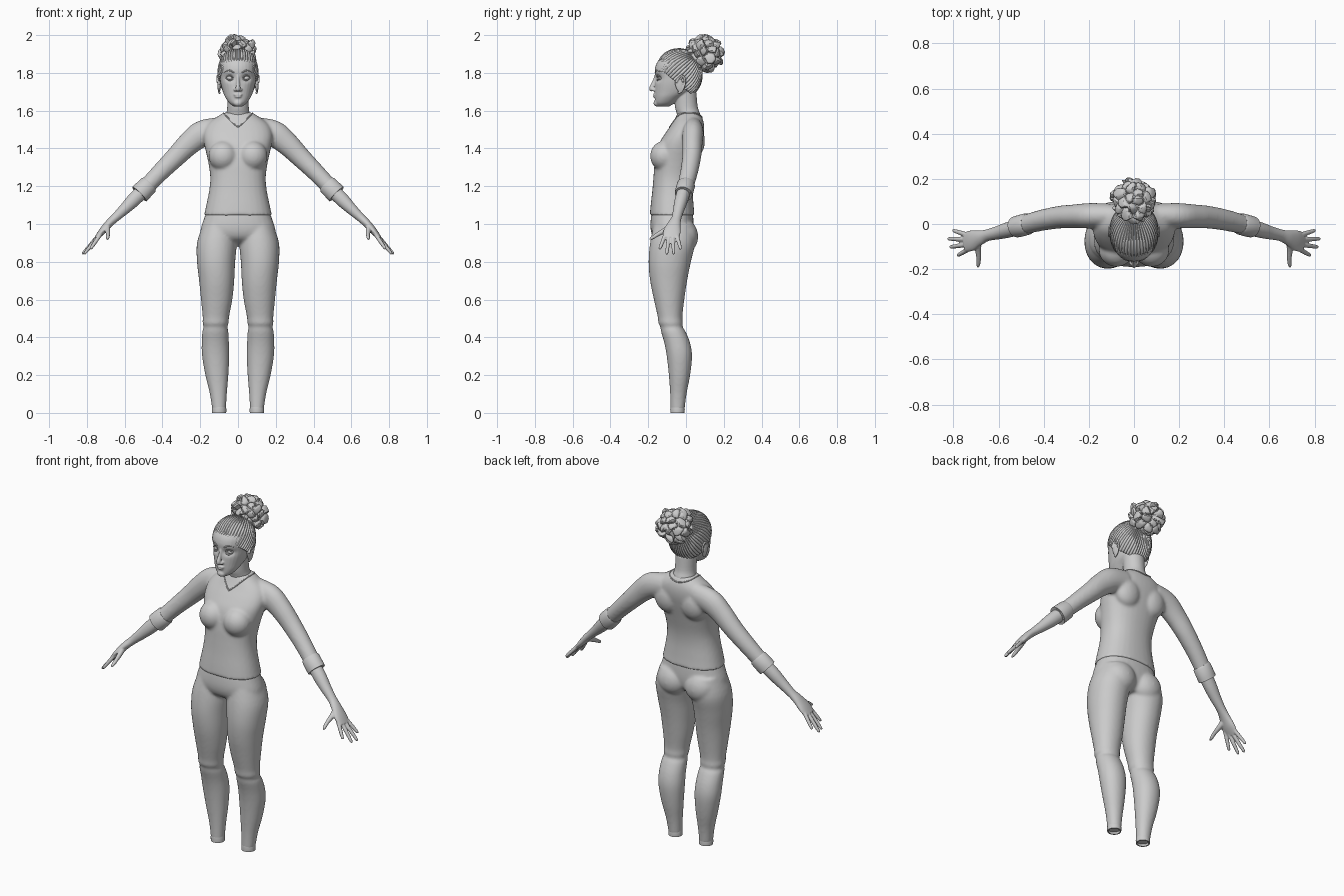
import bpy, bmesh, math, random
from mathutils import Vector, Matrix

cube = bpy.data.objects.get("Cube")
if cube:
    bpy.data.objects.remove(cube)

mat = bpy.data.materials.new("clay grey")
mat.use_nodes = True
GREY = (0.6, 0.6, 0.6, 1)
mat.diffuse_color = GREY
mat.node_tree.nodes["Principled BSDF"].inputs["Base Color"].default_value = GREY
SIDES = (1, -1)


def spline(pts, steps):
    """Catmull-Rom through rows of any width."""
    out = []
    for i in range(len(pts) - 1):
        a, b, c, d = (Vector(pts[min(max(i + k, 0), len(pts) - 1)]) for k in (-1, 0, 1, 2))
        for s in range(steps):
            t = s / steps
            out.append(0.5 * (2 * b + (c - a) * t + (2 * a - 5 * b + 4 * c - d) * t * t
                              + (3 * b - a - 3 * c + d) * t ** 3))
    return out + [Vector(pts[-1])]


def tube(bm, rings, side=1, flat=False, steps=4, n=32, power=2.0):
    """Closed loft; a ring is x, y, z, radius across, radius front to back."""
    rows = spline([Vector(r) for r in rings], steps)
    loops = []
    for i, r in enumerate(rows):
        c = Vector(r[:3])
        t = Vector(rows[min(i + 1, len(rows) - 1)][:3]) - Vector(rows[max(i - 1, 0)][:3])
        if flat:
            across, deep = Vector((1, 0, 0)), Vector((0, 1, 0))
        else:
            ref = Vector((0, 0, 1)) if abs(t.normalized().y) > 0.75 else Vector((0, 1, 0))
            across = ref.cross(t).normalized()
            deep = t.cross(across).normalized()
        loop = []
        for k in range(n):
            u, v = math.cos(k * math.tau / n), math.sin(k * math.tau / n)
            f = (abs(u) ** power + abs(v) ** power) ** (-1 / power)
            p = c + across * (u * f * r[3]) + deep * (v * f * r[4])
            loop.append(bm.verts.new((p.x * side, p.y, p.z)))
        loops.append(loop)
    for a, b in zip(loops, loops[1:]):
        for k in range(n):
            bm.faces.new((a[k - 1], a[k], b[k], b[k - 1]))
    bm.faces.new(loops[0])
    bm.faces.new(loops[-1])


def body(rows):
    """Level rings given as centre x, z, half width, front y, back y."""
    return [(x, (f + b) / 2, z, w, (b - f) / 2) for x, z, w, f, b in rows]


def ball(bm, c, r, side=1, tilt=0):
    m = Matrix.Translation((c[0] * side, c[1], c[2])) @ Matrix.Rotation(tilt, 4, 'X')
    bmesh.ops.create_uvsphere(bm, u_segments=24, v_segments=16, radius=1,
                              matrix=m @ Matrix.Diagonal((*r, 1)))


def bake(ob):
    dg = bpy.context.evaluated_depsgraph_get()
    me = bpy.data.meshes.new_from_object(ob.evaluated_get(dg))
    ob.modifiers.clear()
    ob.data = me


def finish(bm, name, voxel=0, relax=0, angle=50):
    bmesh.ops.recalc_face_normals(bm, faces=bm.faces)
    me = bpy.data.meshes.new(name)
    bm.to_mesh(me)
    bm.free()
    ob = bpy.data.objects.new(name, me)
    bpy.context.collection.objects.link(ob)
    if voxel:
        mod = ob.modifiers.new("blend", 'REMESH')
        mod.mode, mod.voxel_size = 'VOXEL', voxel
        mod = ob.modifiers.new("relax", 'SMOOTH')
        mod.factor, mod.iterations = 0.5, relax
        bake(ob)
    ob.data.materials.clear()
    ob.data.materials.append(mat)
    ob.data.shade_smooth()
    if not voxel:
        ob.data.set_sharp_from_angle(angle=math.radians(angle))
    return ob


# Shirt: torso, bust and sleeves blended into one skin
bm = bmesh.new()
tube(bm, body([(0, 1.045, .18, -.192, .046), (0, 1.1, .168, -.187, .04), (0, 1.18, .152, -.178, .036),
               (0, 1.25, .147, -.172, .042), (0, 1.33, .158, -.165, .06), (0, 1.42, .178, -.145, .083),
               (0, 1.48, .182, -.11, .095), (0, 1.53, .16, -.075, .095), (0, 1.565, .115, -.055, .085),
               (0, 1.59, .075, -.042, .07)]), flat=True, power=2.3)
for s in SIDES:
    ball(bm, (.078, -.115, 1.36), (.078, .075, .08), s)
    ball(bm, (.085, .045, 1.44), (.08, .055, .09), s)
    tube(bm, [(.1, .04, 1.5, .065, .05), (.19, .037, 1.478, .07, .056), (.26, .034, 1.425, .062, .053),
              (.33, .03, 1.355, .054, .05), (.42, .014, 1.265, .047, .046), (.515, -.012, 1.165, .043, .041)], s)
shirt = finish(bm, "shirt", .008, 8)

# Rolled sleeve cuffs
bm = bmesh.new()
for s in SIDES:
    tube(bm, [(.468, .001, 1.213, .046, .044), (.474, 0, 1.207, .051, .048), (.51, -.01, 1.17, .053, .048),
              (.522, -.013, 1.158, .053, .047), (.522, -.013, 1.158, .046, .041),
              (.505, -.008, 1.175, .043, .038)], s, steps=1)
finish(bm, "sleeve_cuffs")

# Neckline trim laid onto the shirt
half = [(0, -.09, 1.515), (.035, -.07, 1.545), (.066, -.03, 1.575), (.078, .02, 1.59), (.06, .07, 1.58), (0, .1, 1.57)]
path = spline(half + [(-x, y, z) for x, y, z in half[-2::-1]], 6)[:-1]
curve = bpy.data.curves.new("neckline", 'CURVE')
curve.dimensions, curve.bevel_depth = '3D', .0035
line = curve.splines.new('POLY')
line.points.add(len(path) - 1)
line.use_cyclic_u = True
for p, q in zip(line.points, path):
    p.co = (*shirt.closest_point_on_mesh(q)[1], 1)
trim = bpy.data.objects.new("neckline", curve)
bpy.context.collection.objects.link(trim)
curve.materials.append(mat)

# Trousers: hips, seat and legs, with folds at the knee
bm = bmesh.new()
tube(bm, body([(0, 1.1, .155, -.172, .03), (0, 1.04, .176, -.185, .038), (0, .97, .198, -.187, .04),
               (0, .92, .19, -.165, .03), (0, .885, .08, -.1, .0)]), flat=True, power=2.3)
leg = [(.1, 1.0, .085, -.17, .04), (.112, .9, .105, -.19, .048), (.116, .8, .101, -.198, .026),
       (.113, .7, .093, -.19, .006), (.113, .6, .083, -.17, -.009), (.117, .51, .07, -.15, -.019),
       (.119, .475, .069, -.146, -.016), (.119, .455, .063, -.136, -.018), (.12, .43, .069, -.132, -.002),
       (.12, .37, .072, -.115, .022), (.118, .3, .072, -.102, .032), (.112, .2, .061, -.091, .022),
       (.104, .1, .045, -.084, .003), (.1, .014, .036, -.082, -.008)]
for s in SIDES:
    ball(bm, (.088, -.01, .94), (.092, .074, .09), s, .2)
    tube(bm, body(leg), s, flat=True, power=2.1)
finish(bm, "trousers", .008, 6)

# Open trouser hems
bm = bmesh.new()
for s in SIDES:
    tube(bm, [(.1, -.045, z, r, r) for z, r in ((.035, .036), (.02, .0385), (0, .0375), (0, .031), (.012, .03))],
         s, flat=True, steps=1)
finish(bm, "trouser_hems")

# Forearms and hands
bm = bmesh.new()
fingers = [((.742, -.047, .935), (.803, -.028, .866)), ((.748, -.069, .927), (.825, -.065, .84)),
           ((.745, -.092, .927), (.815, -.102, .84)), ((.735, -.113, .935), (.782, -.14, .866))]
for s in SIDES:
    tube(bm, [(.48, -.003, 1.2, .038, .036), (.55, -.024, 1.13, .037, .035), (.6, -.038, 1.08, .03, .03),
              (.65, -.05, 1.033, .023, .026), (.685, -.062, 1.0, .021, .034), (.72, -.074, .96, .018, .046),
              (.75, -.08, .925, .011, .043)], s)
    for a, b in fingers:
        a, b = Vector(a), Vector(b)
        tube(bm, [(*a.lerp(b, t), r, r) for t, r in ((-.3, .011), (.4, .0105), (.8, .009), (.96, .007), (1, .003))],
             s, n=12)
    tube(bm, [(.69, -.07, .995, .014, .018), (.69, -.11, .967, .014, .015), (.688, -.15, .945, .011, .011),
              (.69, -.18, .926, .009, .009), (.692, -.193, .918, .003, .003)], s, n=12)
finish(bm, "hands", .004, 3)

# Head, neck, nose, lips and chin
bm = bmesh.new()
tube(bm, body([(0, 1.622, .022, -.15, -.09), (0, 1.64, .046, -.163, -.06), (0, 1.67, .067, -.165, -.02),
               (0, 1.7, .08, -.166, .03), (0, 1.74, .091, -.165, .055), (0, 1.78, .097, -.164, .07),
               (0, 1.82, .1, -.165, .07), (0, 1.86, .094, -.15, .06), (0, 1.9, .065, -.11, .03),
               (0, 1.92, .03, -.07, -.01)]), flat=True, power=2.15)
tube(bm, body([(0, 1.53, .08, -.04, .08), (0, 1.58, .064, -.048, .075), (0, 1.62, .057, -.058, .062),
               (0, 1.7, .058, -.062, .055)]), flat=True)
tube(bm, [(0, -.157, 1.785, .008, .01), (0, -.168, 1.75, .009, .012), (0, -.182, 1.718, .013, .013),
          (0, -.178, 1.705, .009, .009)], n=16)
ball(bm, (0, -.154, 1.64), (.024, .018, .018))
ball(bm, (0, -.163, 1.674), (.019, .012, .007))
for s in SIDES:
    ball(bm, (.013, -.17, 1.711), (.01, .013, .009), s)
    ball(bm, (.009, -.164, 1.685), (.015, .011, .006), s)
head = finish(bm, "head", .004, 3)
for v in head.data.vertices:
    if v.co.y < -.08:
        dx, dz = (abs(v.co.x) - .044) / .024, (v.co.z - 1.772) / .017
        v.co.y += .016 * math.exp(-dx * dx - dz * dz)

# Eyes, lids and brows
bm = bmesh.new()
for s in SIDES:
    ball(bm, (.043, -.128, 1.772), (.02, .02, .014), s)
    for z, lift in ((1.775, .011), (1.77, -.009)):
        tube(bm, [(.022, -.149, 1.77, .002, .002), (.034, -.153, z + lift * .8, .003, .003),
                  (.048, -.149, z + lift, .003, .003), (.066, -.134, 1.775, .002, .002)], s, n=8)
    tube(bm, [(.02, -.163, 1.801, .003, .003), (.045, -.155, 1.813, .004, .003),
              (.073, -.131, 1.805, .002, .002)], s, n=8)
finish(bm, "eyes_and_brows")

# Ears: a shell with a raised rim
bm = bmesh.new()
for s in SIDES:
    ball(bm, (.1, -.035, 1.737), (.009, .022, .044), s, .25)
    rim = [(.103 + .007 * math.sin(a / 2), -.032 + .024 * math.cos(a) + .01 * math.sin(a), 1.738 + .046 * math.sin(a),
            .006, .006) for a in (-1.6, -.8, 0, .7, 1.4, 2.2, 2.9)]
    tube(bm, rim, s, n=10)
finish(bm, "ears", .003, 3)

# Swept-back hair: grooved strands that run to the bun
bm = bmesh.new()
bmesh.ops.create_uvsphere(bm, u_segments=288, v_segments=28, radius=1)
turn = Vector((0, 0, 1)).rotation_difference(Vector((0, .75, .66)))
for v in bm.verts:
    ridge = abs(math.sin(24 * math.atan2(v.co.y, v.co.x)))
    rim = math.hypot(v.co.x, v.co.y)
    d = turn @ v.co
    f = sum(abs(k) ** 2.2 for k in d) ** (-1 / 2.2) * (.965 + .05 * ridge * min(1, rim * 1.5))
    v.co = Vector((d.x * .107, d.y * .123 - .036, d.z * .132 + 1.797)) + d * (f - 1) * .12
bmesh.ops.bisect_plane(bm, geom=bm.verts[:] + bm.edges[:] + bm.faces[:], plane_co=(0, 0, 1.71),
                       plane_no=(0, .8, 1), clear_inner=True)
hair = finish(bm, "hair", angle=70)
hair.modifiers.new("thickness", 'SOLIDIFY').thickness = .012

# Bun: a ball broken into tilted curls
random.seed(4)
curls = []
for i in range(48):
    z = 1 - (2 * i + 1) / 48
    r, a = math.sqrt(1 - z * z), i * 2.4 + random.uniform(-.3, .3)
    seed = Vector((r * math.cos(a), r * math.sin(a), z))
    lean = Vector([random.uniform(-1, 1) for k in range(3)]).cross(seed)
    curls.append((seed, lean, random.uniform(-.07, .05)))
bm = bmesh.new()
bmesh.ops.create_icosphere(bm, subdivisions=5, radius=1)
for v in bm.verts:
    near = sorted(((v.co - c[0]).length, i) for i, c in enumerate(curls))[:2]
    seed, lean, lift = curls[near[0][1]]
    gap = near[1][0] - near[0][0]
    f = .88 + lift + .5 * lean.dot(v.co - seed) + .12 * min(1, gap * 6)
    v.co = v.co * f * .097 + Vector((0, .102, 1.904))
finish(bm, "hair_bun", angle=35)
